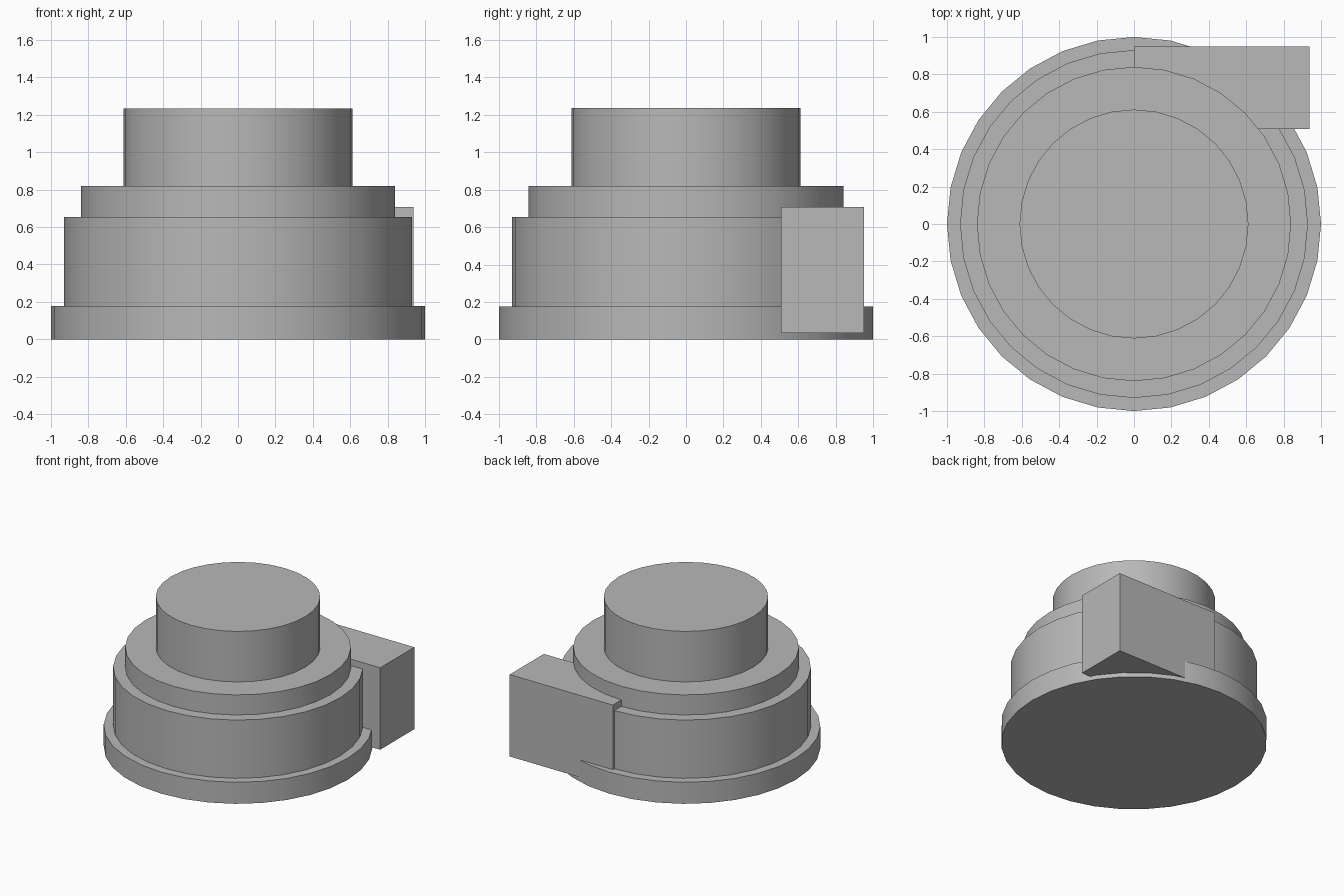
import bpy
import math

cube = bpy.data.objects.get("Cube")
if cube:
    bpy.data.objects.remove(cube, do_unlink=True)

# Single grey finish
grey = bpy.data.materials.new("plain grey")
grey.use_nodes = True
colour = (0.48, 0.48, 0.48, 1)
grey.diffuse_color = colour
grey.node_tree.nodes["Principled BSDF"].inputs["Base Color"].default_value = colour


def drum(name, radius, bottom, top):
    """Upright round tier with smooth sides and sharp rims."""
    bpy.ops.mesh.primitive_cylinder_add(
        vertices=32, radius=radius, depth=top - bottom,
        location=(0, 0, (bottom + top) / 2))
    obj = bpy.context.object
    obj.name = name
    obj.data.materials.append(grey)
    bpy.ops.object.shade_smooth_by_angle(angle=math.radians(30))


def block(name, low, high):
    """Box spanning two opposite corners."""
    centre = [(a + b) / 2 for a, b in zip(low, high)]
    bpy.ops.mesh.primitive_cube_add(size=1, location=centre)
    obj = bpy.context.object
    obj.name = name
    obj.scale = [b - a for a, b in zip(low, high)]
    bpy.ops.object.transform_apply(location=False, rotation=False, scale=True)
    obj.data.materials.append(grey)


# Stacked round tiers
drum("base_flange", 1.0, 0, 0.177)
drum("main_housing", 0.93, 0.177, 0.655)
drum("upper_step", 0.84, 0.655, 0.82)
drum("top_drum", 0.612, 0.82, 1.235)

# Tangential outlet duct at the back left
block("outlet_duct", (0, 0.507, 0.035), (0.937, 0.95, 0.708))
